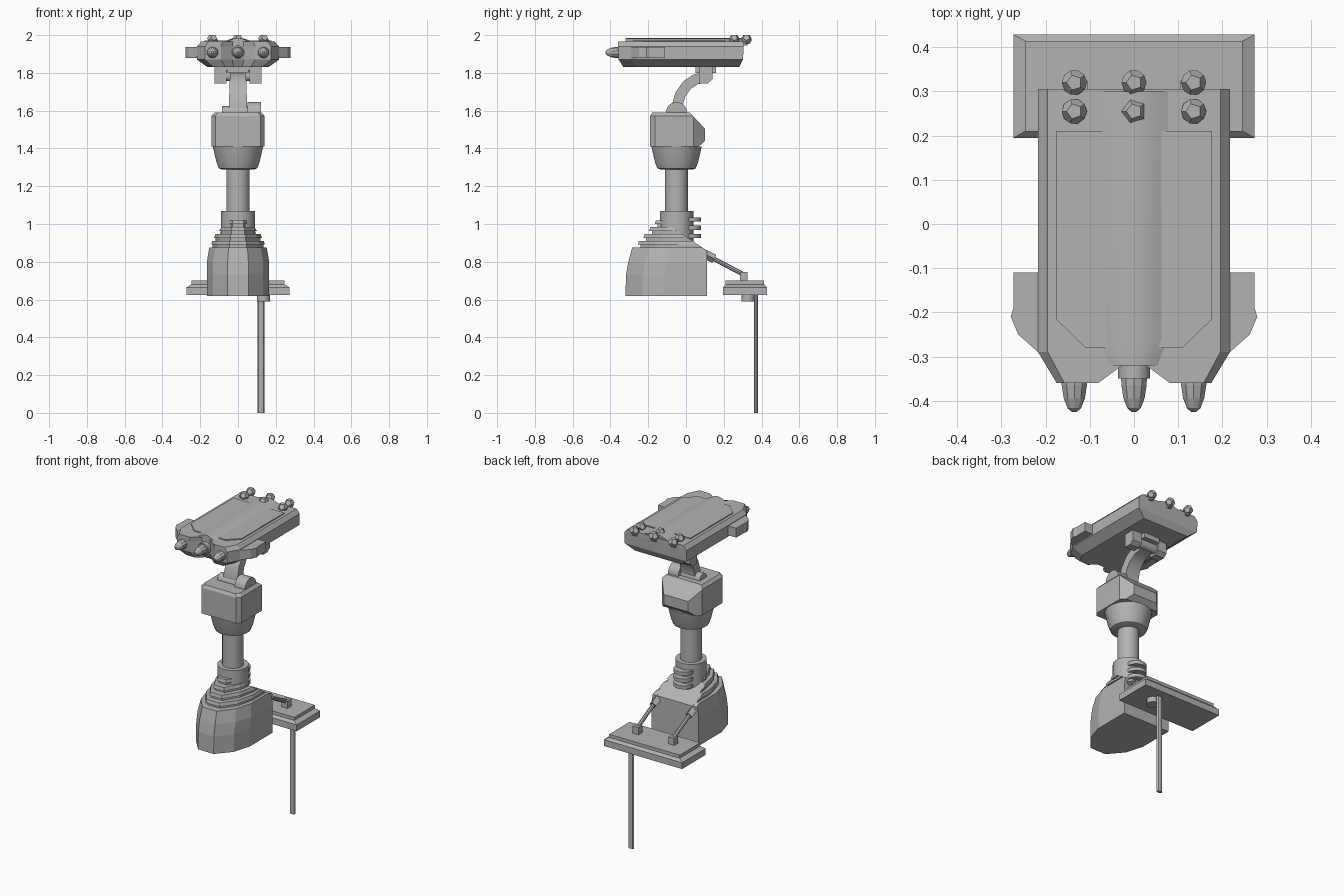
import bpy, bmesh, math
from mathutils import Vector, Matrix

if "Cube" in bpy.data.objects:
    bpy.data.objects.remove(bpy.data.objects["Cube"])

grey = bpy.data.materials.new("plain_grey")
grey.use_nodes = True
grey.diffuse_color = (0.45, 0.45, 0.45, 1)
grey.node_tree.nodes["Principled BSDF"].inputs["Base Color"].default_value = (0.45, 0.45, 0.45, 1)


def finish(name, bm, smooth=False):
    bmesh.ops.recalc_face_normals(bm, faces=bm.faces)
    mesh = bpy.data.meshes.new(name)
    bm.to_mesh(mesh)
    bm.free()
    obj = bpy.data.objects.new(name, mesh)
    bpy.context.collection.objects.link(obj)
    mesh.materials.append(grey)
    if smooth:
        bpy.ops.object.select_all(action='DESELECT')
        obj.select_set(True)
        bpy.context.view_layer.objects.active = obj
        bpy.ops.object.shade_smooth_by_angle(angle=math.radians(32))
    return obj


def loft_mesh(rings):
    bm = bmesh.new()
    rows = [[bm.verts.new(p) for p in ring] for ring in rings]
    n = len(rows[0])
    for a, b in zip(rows, rows[1:]):
        for i in range(n):
            bm.faces.new((a[i], a[(i + 1) % n], b[(i + 1) % n], b[i]))
    bm.faces.new(rows[0])
    bm.faces.new(rows[-1])
    return bm


def loft(name, rings, smooth=False):
    return finish(name, loft_mesh(rings), smooth)


def box(name, lo, hi):
    plan = [(lo[0], lo[1]), (hi[0], lo[1]), (hi[0], hi[1]), (lo[0], hi[1])]
    return loft(name, [[(x, y, z) for x, y in plan] for z in (lo[2], hi[2])])


def lathe(name, profile, at, axis='Z', sides=20, smooth=True):
    """Profile of (radius, distance along the axis)."""
    def place(r, h, a):
        u, v = r * math.cos(a), r * math.sin(a)
        p = {'Z': (u, v, h), 'X': (h, u, v), 'Y': (u, h, v)}[axis]
        return Vector(p) + Vector(at)
    return loft(name, [[place(r, h, math.tau * (i + .5) / sides) for i in range(sides)]
                       for r, h in profile], smooth)


def mirrored(half):
    """Full plan outline from its +x half."""
    return half + [(-x, y) for x, y in reversed(half) if x > 0]


def rod(name, a, b, r, sides=8):
    a, b = Vector(a), Vector(b)
    turn = (b - a).to_track_quat('Z', 'Y').to_matrix()
    circle = [Vector((r * math.cos(math.tau * i / sides), r * math.sin(math.tau * i / sides), 0))
              for i in range(sides)]
    return loft(name, [[p + turn @ c for c in circle] for p in (a, b)], True)


# Faceted foot with stepped louvres, cut by a sloping rear face
def foot_ring(z, w, front):
    half = [(w * .33, front), (w * .8, front + .09), (w, front + .2), (w, .11)]
    return [(x, y, z) for x, y in mirrored(half)]

levels = [(.62, .165, -.32), (.73, .165, -.318), (.80, .165, -.305), (.875, .152, -.285)]
for i in range(4):
    z, w, f = .875 + i * .036, .142 - i * .016, -.255 + i * .03
    levels += [(z, w - .008, f + .014), (z + .016, w - .008, f + .014),
               (z + .016, w, f), (z + .036, w - .006, f + .006)]
bm = loft_mesh([foot_ring(*l) for l in levels])
cut = bmesh.ops.bisect_plane(bm, geom=bm.verts[:] + bm.edges[:] + bm.faces[:],
                             plane_co=(0, -.13, 1.02), plane_no=(0, .16, .24), clear_outer=True)
bmesh.ops.holes_fill(bm, edges=[e for e in bm.edges if e.is_boundary])
finish("foot", bm)

# Neck column and cup
AX = (0, -.05, 0)
lathe("neck_collar", [(.09, .84), (.09, 1.07)], AX)
lathe("neck_shaft", [(.062, 1.06), (.062, 1.30)], AX)
lathe("neck_cup", [(.085, 1.288), (.103, 1.295), (.115, 1.325), (.135, 1.41)], AX)
for i in range(3):
    z = .937 + i * .043
    lathe(f"neck_rib_{i + 1}", [(.06, z - .011), (.06, z + .011)], (0, .02, 0))

# Joint housing, cut down at the back
plan = mirrored([(.12, -.19), (.14, -.165), (.14, .04), (.085, .10)])
bm = loft_mesh([[(x, y, 1.41) for x, y in plan],
                [(x, y, 1.572) for x, y in plan],
                [(x * .88, y * .94, 1.59) for x, y in plan]])
for co, no in (((0, .02, 1.59), (0, .8, .75)), ((0, .10, 1.44), (0, .7, -.75))):
    bmesh.ops.bisect_plane(bm, geom=bm.verts[:] + bm.edges[:] + bm.faces[:],
                           plane_co=co, plane_no=no, clear_outer=True)
    bmesh.ops.holes_fill(bm, edges=[e for e in bm.edges if e.is_boundary])
finish("joint_housing", bm)
lathe("lower_pivot_drum", [(.056, .05), (.056, .122)], (0, -.05, 1.59), 'X')
lathe("lower_pivot_pin", [(.035, -.085), (.035, .06)], (0, -.05, 1.59), 'X')

# Curved arm
path = [Vector(p) for p in ((-.05, 1.57), (-.046, 1.63), (-.03, 1.685), (.005, 1.735),
                            (.05, 1.765), (.105, 1.778))]
rings = []
for i, p in enumerate(path):
    t = (path[min(i + 1, len(path) - 1)] - path[max(i - 1, 0)]).normalized()
    n = Vector((-t.y, t.x)) * .028
    a, b = p + n, p - n
    w = .05 - .002 * i
    rings.append([(-w, *a), (w, *a), (w, *b), (-w, *b)])
loft("arm", rings, True)

# Upper pivot
lathe("upper_pivot_pin", [(.03, -.10), (.03, .10)], (0, .105, 1.785), 'X', 12)
section = [(.07, 1.745), (.115, 1.745), (.14, 1.765), (.14, 1.84), (.07, 1.84)]
for side in (-1, 1):
    loft("pivot_bracket", [[(x * side, y, z) for y, z in section] for x in (.06, .125)])
box("pivot_pad", (-.055, .05, 1.80), (.055, .16, 1.84))

# Head body with a notched nose
plan = mirrored([(0, -.32), (.03, -.32), (.09, -.36), (.175, -.36), (.217, -.29), (.217, .305)])
loft("head_body", [[(x * sx, y * sy, z) for x, y in plan] for z, sx, sy in
                   ((1.83, .74, .92), (1.87, 1, .99), (1.94, 1, 1), (1.965, .9, 1))])
panel = mirrored([(.11, -.28), (.177, -.215), (.177, .21)])
loft("top_panel", [[(x, y, z) for x, y in panel] for z in (1.96, 1.971)])
hump = [(.085, 1.962), (.06, 1.972), (.03, 1.982), (0, 1.985)]
hump = hump + [(-x, z) for x, z in reversed(hump[:-1])]
loft("top_ridge", [[(x * s, y, z) for x, z in hump]
                   for y, s in ((-.32, .7), (-.26, 1), (.30, 1))], True)
fin = [(.2, -.11), (.273, -.11), (.273, -.19), (.279, -.21), (.262, -.25), (.217, -.29), (.2, -.29)]
for side in (-1, 1):
    loft("side_fin", [[(x * side, y, z) for x, y in fin] for z in (1.878, 1.937)])

# Nose pods
for x in (-.135, 0, .135):
    lathe("pod_collar", [(.037, -.35), (.037, -.25)], (x, 0, 1.908), 'Y', 12)
    lathe("pod_tip", [(.006, -.425), (.016, -.417), (.025, -.395), (.03, -.365), (.031, -.34)],
          (x, 0, 1.908), 'Y', 10, False)

# Faceted studs along the rear edge
for x in (-.135, 0, .135):
    for y in (.255, .32):
        ico = bmesh.new()
        bmesh.ops.create_icosphere(ico, subdivisions=1, radius=1)
        centres = [f.calc_center_median().normalized() for f in ico.faces]
        ico.free()
        bm = bmesh.new()
        for c in centres:
            bm.verts.new((x + c.x * .029, y + c.y * .029, 1.977 + c.z * .029))
        bmesh.ops.convex_hull(bm, input=bm.verts[:])
        bmesh.ops.dissolve_limit(bm, angle_limit=.05, verts=bm.verts[:], edges=bm.edges[:])
        finish("stud", bm)
    box("stud_mount", (x - .012, .29, 1.945), (x + .012, .325, 1.965))

# Rear platform
def plat(z, d):
    return [(sx * (.273 - d), .312 + sy * (.117 - d * .55), z)
            for sx, sy in ((-1, -1), (1, -1), (1, 1), (-1, 1))]
loft("platform", [plat(.625, 0), plat(.665, 0), plat(.68, .027), plat(.70, .027)])

# Struts tying the platform to the foot
for x in (-.125, .125):
    rod("strut", (x, .12, .83), (x, .31, .73), .012)
    box("strut_foot", (x - .02, .285, .695), (x + .02, .325, .745))
    rod("strut_head", (x, .09, .845), (x, .15, .815), .024, 4)

# Support pole with its clip under the platform
pole = [(.122 + .019 * math.cos(math.tau * i / 8), .37 + .011 * math.sin(math.tau * i / 8))
        for i in range(8)]
loft("pole", [[(x, y, z) for x, y in pole] for z in (0, .63)])
lathe("pole_clip", [(.035, .59), (.035, .627)], (.135, .328, 0), 'Z', 12)
